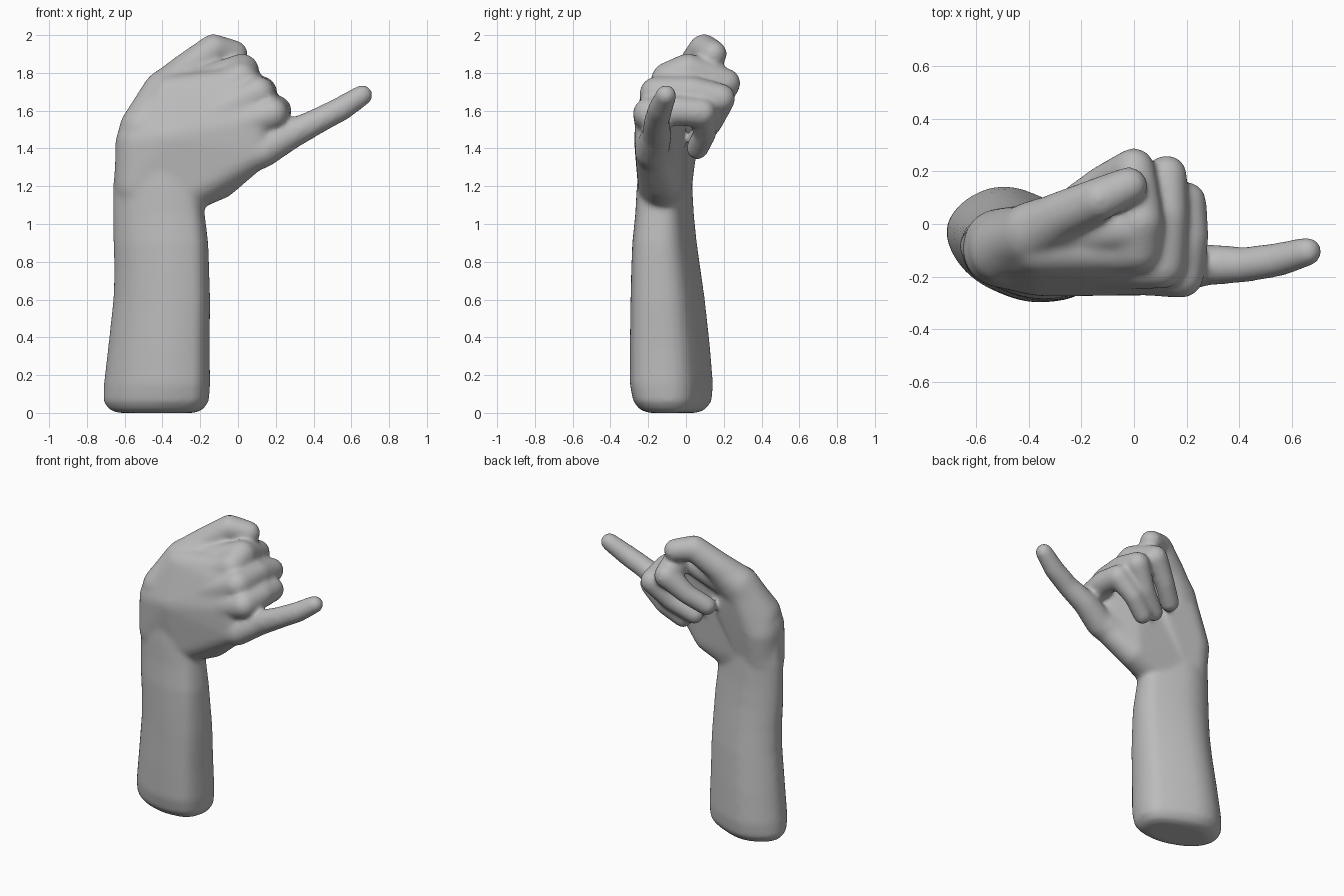
import bpy, bmesh
from mathutils import Vector

cube = bpy.data.objects.get("Cube")
if cube:
    bpy.data.objects.remove(cube, do_unlink=True)

skin = bpy.data.materials.new("grey_clay")
skin.use_nodes = True
GREY = (0.5, 0.5, 0.5, 1)
skin.diffuse_color = GREY
skin.node_tree.nodes["Principled BSDF"].inputs["Base Color"].default_value = GREY

bm = bmesh.new()


def hull(*balls):
    """Wrap a convex skin around balls given as (x, y, z, radius)."""
    part = bmesh.new()
    for x, y, z, r in balls:
        made = bmesh.ops.create_uvsphere(part, u_segments=20, v_segments=12, radius=r)
        bmesh.ops.translate(part, verts=made["verts"], vec=(x, y, z))
    result = bmesh.ops.convex_hull(part, input=part.verts[:])
    inside = [g for g in result["geom_interior"] if isinstance(g, bmesh.types.BMVert)]
    bmesh.ops.delete(part, geom=inside, context="VERTS")
    # keep only the faces made by the hull
    keep = {f for f in result["geom"] if isinstance(f, bmesh.types.BMFace) and f.is_valid}
    bmesh.ops.delete(part, geom=[f for f in part.faces if f not in keep], context="FACES_ONLY")
    bmesh.ops.recalc_face_normals(part, faces=part.faces)
    temp = bpy.data.meshes.new("part")
    part.to_mesh(temp)
    part.free()
    bm.from_mesh(temp)
    bpy.data.meshes.remove(temp)


def chain(*balls):
    for a, b in zip(balls, balls[1:]):
        hull(a, b)


def round_corners(points, times=2):
    for _ in range(times):
        cut = []
        for a, b in zip(points, points[1:] + points[:1]):
            cut += [a.lerp(b, 0.25), a.lerp(b, 0.75)]
        points = cut
    return points


# Forearm: one rounded section lofted through (z, centre x, centre y, half x, half y)
outline = [(1.05, .25), (.4, .78), (-.25, 1.1), (-.82, .8), (-1.09, .2),
           (-.78, -.58), (-.1, -1.02), (.4, -1.06), (.9, -.88)]
section = round_corners([Vector(p) for p in outline])
levels = [(0, -.43, -.07, .2, .12), (.015, -.43, -.07, .245, .165),
          (.06, -.43, -.07, .278, .2), (.15, -.425, -.075, .28, .213),
          (.35, -.415, -.083, .267, .205), (.6, -.4, -.095, .255, .19),
          (.75, -.4, -.104, .25, .178), (.9, -.405, -.112, .25, .165),
          (1.05, -.415, -.112, .242, .15), (1.2, -.425, -.112, .232, .142),
          (1.4, -.435, -.11, .205, .125)]
rings = [[bm.verts.new((cx + p.x * hx, cy + p.y * hy, z)) for p in section]
         for z, cx, cy, hx, hy in levels]
for low, high in zip(rings, rings[1:]):
    for i in range(len(section)):
        j = (i + 1) % len(section)
        bm.faces.new((low[i], low[j], high[j], high[i]))
bm.faces.new(rings[0][::-1])
bm.faces.new(rings[-1])

# Palm: a slab from the wrist to the row of knuckles
hull((-.525, -.1, 1.2, .13), (-.3, -.13, 1.17, .122), (-.51, -.1, 1.43, .14),
     (-.36, -.145, 1.45, .13), (-.36, -.085, 1.68, .11), (-.07, -.095, 1.73, .09),
     (.04, -.14, 1.66, .09), (.08, -.18, 1.53, .09), (.09, -.18, 1.38, .09),
     (-.1, -.12, 1.23, .1))

# Thumb: fleshy base, web to the hand, then two bones bending over the fist
hull((-.52, -.1, 1.1, .12), (-.51, -.08, 1.4, .14), (-.5, -.09, 1.5, .13),
     (-.395, -.04, 1.69, .117), (-.3, -.06, 1.5, .1))
hull((-.5, -.1, 1.5, .13), (-.385, -.03, 1.7, .118), (-.28, .03, 1.8, .09),
     (-.2, -.07, 1.69, .09))
chain((-.395, -.04, 1.69, .117), (-.27, .035, 1.815, .092), (-.13, .095, 1.923, .083),
      (-.02, .145, 1.9, .073))

# Curled fingers: tendon on the back of the hand, knuckle, middle joint, tip
chain((-.28, -.03, 1.7, .1), (.0, -.01, 1.8, .095))
chain((-.3, -.12, 1.58, .1), (.015, -.09, 1.765, .095), (.02, .01, 1.81, .093),
      (.0, .21, 1.745, .08), (-.12, .16, 1.63, .064), (-.22, .09, 1.55, .062))
chain((-.3, -.15, 1.5, .1), (.105, -.155, 1.69, .092), (.125, .03, 1.7, .082),
      (.125, .185, 1.665, .078), (.02, .135, 1.54, .062), (-.11, .065, 1.45, .06))
chain((-.3, -.15, 1.42, .1), (.18, -.195, 1.585, .087), (.205, -.05, 1.6, .08),
      (.2, .085, 1.59, .076), (.09, .1, 1.48, .062), (-.02, .06, 1.4, .06))

# Little finger: stretched outward
chain((-.15, -.14, 1.3, .12), (.13, -.18, 1.39, .093), (.27, -.155, 1.47, .08),
      (.42, -.155, 1.545, .068), (.55, -.135, 1.612, .065), (.658, -.105, 1.682, .056))

mesh = bpy.data.meshes.new("hand_and_forearm")
bm.to_mesh(mesh)
bm.free()
mesh.materials.append(skin)
hand = bpy.data.objects.new("hand_and_forearm", mesh)
bpy.context.collection.objects.link(hand)

# Fuse the parts into one soft skin
fuse = hand.modifiers.new("fuse", "REMESH")
fuse.mode = "VOXEL"
fuse.voxel_size = 0.012
fuse.use_smooth_shade = True
soften = hand.modifiers.new("soften", "SMOOTH")
soften.factor = 0.5
soften.iterations = 20
for poly in mesh.polygons:
    poly.use_smooth = True
